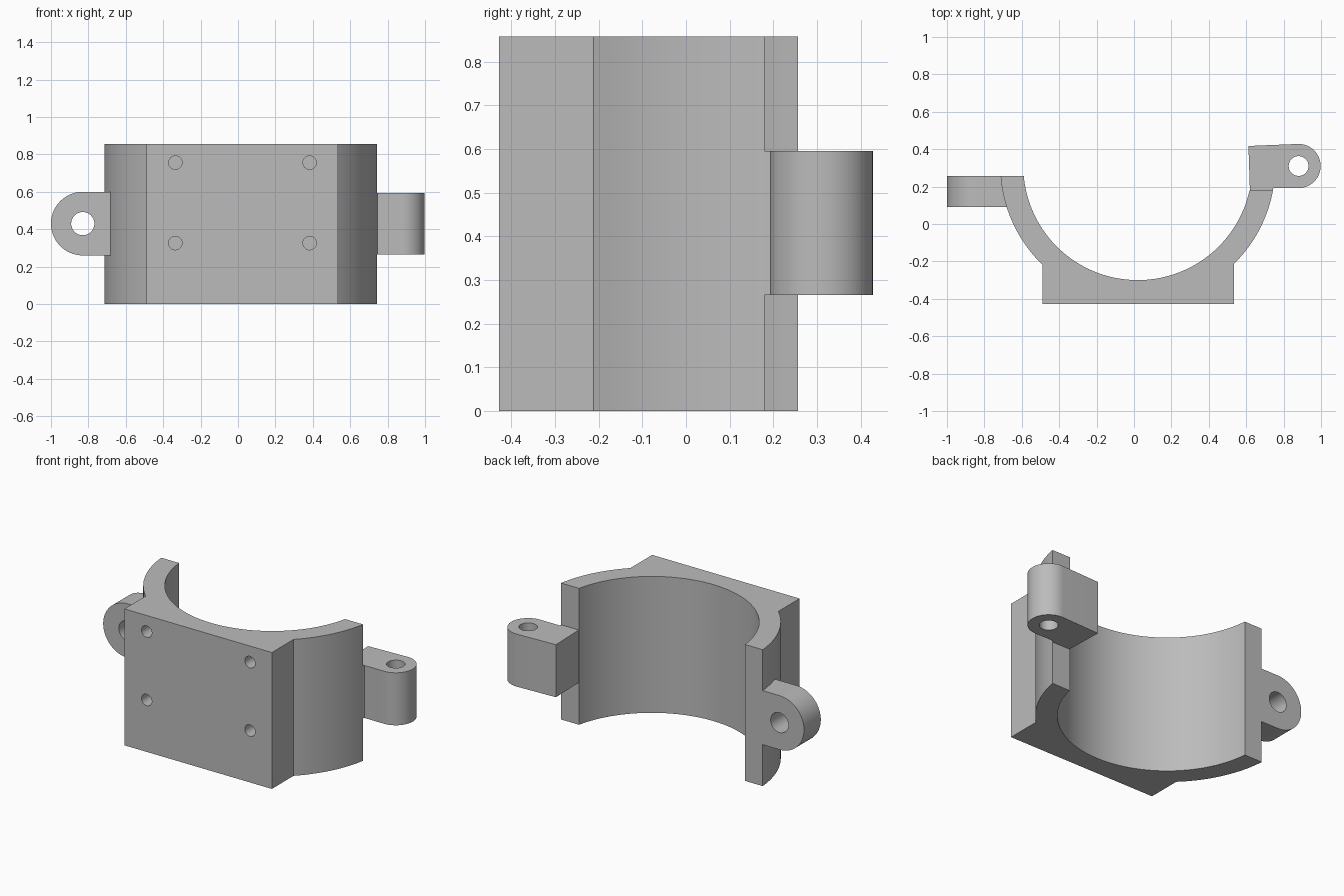
import bpy
import bmesh
import math
from mathutils import Matrix

if "Cube" in bpy.data.objects:
    bpy.data.objects.remove(bpy.data.objects["Cube"], do_unlink=True)

grey = bpy.data.materials.new("plain grey")
grey.use_nodes = True
grey.diffuse_color = (0.5, 0.5, 0.5, 1)
grey.node_tree.nodes["Principled BSDF"].inputs["Base Color"].default_value = (0.5, 0.5, 0.5, 1)

HEIGHT = 0.857
LUG_LOW, LUG_HIGH = 0.265, 0.595
CX, CY = 0.02, 0.312          # centre of the bore
R_IN, R_OUT = 0.612, 0.735
FRONT = -0.428
STAND = Matrix.Rotation(math.pi / 2, 4, "X")   # turns a flat profile to face the front


def arc(cx, cy, r, start, end, steps):
    return [(cx + r * math.cos(start + (end - start) * i / steps),
             cy + r * math.sin(start + (end - start) * i / steps)) for i in range(steps + 1)]


def extrude(name, outline, low, high, turn=Matrix.Identity(4)):
    """Solid prism from an outline, optionally turned afterwards."""
    bm = bmesh.new()
    face = bm.faces.new([bm.verts.new((x, y, low)) for x, y in outline])
    top = bmesh.ops.extrude_face_region(bm, geom=[face])["geom"]
    bmesh.ops.translate(bm, vec=(0, 0, high - low),
                        verts=[v for v in top if isinstance(v, bmesh.types.BMVert)])
    bm.transform(turn)
    bmesh.ops.recalc_face_normals(bm, faces=bm.faces)
    mesh = bpy.data.meshes.new(name)
    bm.to_mesh(mesh)
    bm.free()
    mesh.materials.append(grey)
    obj = bpy.data.objects.new(name, mesh)
    bpy.context.collection.objects.link(obj)
    return obj


def disc(cx, cy, r):
    return arc(cx, cy, r, 0, 2 * math.pi, 48)[:-1]


def combine(target, tool, operation):
    mod = target.modifiers.new("combine", "BOOLEAN")
    mod.object, mod.operation, mod.solver = tool, operation, "EXACT"
    bpy.context.view_layer.objects.active = target
    bpy.ops.object.modifier_apply(modifier=mod.name)
    bpy.data.objects.remove(tool, do_unlink=True)


def ring_angle(y, r, left):
    a = math.asin((y - CY) / r)
    return -math.pi - a if left else a


# Half ring merged with the flat mounting block
LEFT_END, RIGHT_END = 0.257, 0.18
BLOCK_L, BLOCK_R = -0.49, 0.535
block_a = -math.acos((BLOCK_L - CX) / R_OUT)
block_b = -math.acos((BLOCK_R - CX) / R_OUT)
outline = arc(CX, CY, R_IN, ring_angle(RIGHT_END, R_IN, False),
              ring_angle(LEFT_END, R_IN, True), 80)
outline += arc(CX, CY, R_OUT, ring_angle(LEFT_END, R_OUT, True), block_a, 20)
outline += [(BLOCK_L, FRONT), (BLOCK_R, FRONT)]
outline += arc(CX, CY, R_OUT, block_b, ring_angle(RIGHT_END, R_OUT, False), 20)
clamp = extrude("clamp_bracket", outline, 0, HEIGHT)

# Hinge lug on the left, with a vertical pin hole
hinge = [(0.612, 0.417), (0.62, 0.17), (0.738, 0.17), (0.745, 0.192)]
hinge += arc(0.88, 0.31, 0.118, -math.pi / 2, math.radians(92), 32)
combine(clamp, extrude("hinge_lug", hinge, LUG_LOW, LUG_HIGH), "UNION")
combine(clamp, extrude("hinge_hole", disc(0.88, 0.31, 0.053), 0.2, 0.7), "DIFFERENCE")

# Bolt lug on the right, with a hole from front to back
bolt = [(-0.65, 0.26), (-0.65, 0.6)]
bolt += arc(-0.83, 0.43, 0.17, math.pi / 2, math.pi * 1.5, 40)
combine(clamp, extrude("bolt_lug", bolt, -LEFT_END, -0.09, STAND), "UNION")
combine(clamp, extrude("bolt_hole", disc(-0.83, 0.43, 0.062), -0.4, 0, STAND), "DIFFERENCE")

# Four blind screw holes in the mounting face
for x in (-0.335, 0.383):
    for z in (0.326, 0.756):
        combine(clamp, extrude("screw_hole", disc(x, z, 0.036), -FRONT - 0.15, -FRONT + 0.1, STAND),
                "DIFFERENCE")

# Smooth curved walls, sharp corners
bpy.ops.object.select_all(action="DESELECT")
clamp.select_set(True)
bpy.context.view_layer.objects.active = clamp
bpy.ops.object.shade_smooth_by_angle(angle=math.radians(20))
